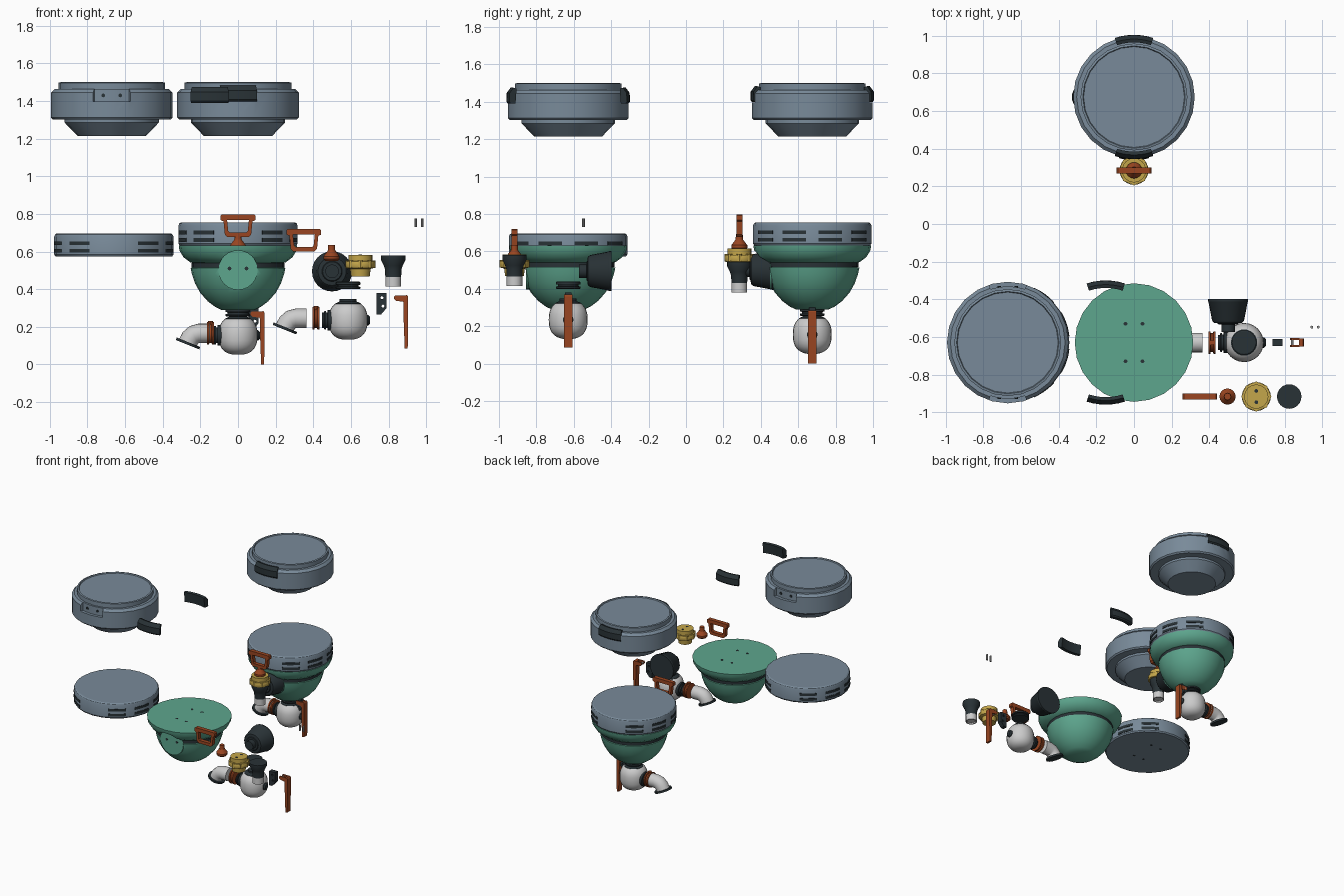
import bpy, bmesh, math
from mathutils import Matrix, Vector

if "Cube" in bpy.data.objects:
    bpy.data.objects.remove(bpy.data.objects["Cube"])

COL = {"blue": (.19, .255, .32), "green": (.11, .38, .27), "dark": (.022, .032, .037),
       "orange": (.32, .06, .015), "gold": (.55, .38, .07), "pale": (.6, .6, .6), "steel": (.3, .3, .3)}
MATS = {}
for n, c in COL.items():
    MATS[n] = bpy.data.materials.new(n)
    MATS[n].diffuse_color = (*c, 1)
RX, RY = Matrix.Rotation(-math.pi / 2, 4, 'X'), Matrix.Rotation(math.pi / 2, 4, 'Y')
T = Matrix.Translation


def sweep(bm, section, a0=0, a1=360, n=24, m=Matrix()):
    """Turn an (r, z) section about z; angle 0 faces the front."""
    full = a1 - a0 == 360
    rings = []
    for i in range(n if full else n + 1):
        a = math.radians(a0 + (a1 - a0) * i / n)
        rings.append([bm.verts.new(m @ Vector((r * math.sin(a), -r * math.cos(a), z))) for r, z in section])
    k = len(section)
    for i in range(n):
        p, q = rings[i], rings[(i + 1) % len(rings)]
        for j in range(k - 1 if full else k):
            bm.faces.new((p[j], p[(j + 1) % k], q[(j + 1) % k], q[j]))
    if not full:
        bm.faces.new(rings[0])
        bm.faces.new(rings[-1])


def lathe(bm, prof, n=24, m=Matrix()):
    sweep(bm, [(0, prof[0][1])] + prof + [(0, prof[-1][1])], n=n, m=m)


def cyl(bm, r, h, m=Matrix(), n=16):
    lathe(bm, [(r, 0), (r, h)], n, m)


def prism(bm, poly, y0, y1):
    """Extrude an (x, z) outline along y."""
    a = [bm.verts.new((x, y0, z)) for x, z in poly]
    b = [bm.verts.new((x, y1, z)) for x, z in poly]
    bm.faces.new(a)
    bm.faces.new(b)
    for i in range(len(a)):
        j = (i + 1) % len(a)
        bm.faces.new((a[i], a[j], b[j], b[i]))


def finish(name, bm, color, locs=((0, 0, 0),), cutter=None):
    """Clean the mesh, cut it if asked, and place one object per location."""
    def mesh(b):
        bmesh.ops.remove_doubles(b, verts=b.verts, dist=1e-5)
        bmesh.ops.dissolve_degenerate(b, edges=b.edges, dist=1e-6)
        bmesh.ops.recalc_face_normals(b, faces=b.faces)
        me = bpy.data.meshes.new(name)
        b.to_mesh(me)
        b.free()
        return me
    me = mesh(bm)
    if cutter:
        o, c = [bpy.data.objects.new("cut", x) for x in (me, mesh(cutter))]
        for x in (o, c):
            bpy.context.collection.objects.link(x)
        mod = o.modifiers.new("cut", 'BOOLEAN')
        mod.operation, mod.object, mod.solver = 'DIFFERENCE', c, 'EXACT'
        me = bpy.data.meshes.new_from_object(o.evaluated_get(bpy.context.evaluated_depsgraph_get()))
        for x in (o, c):
            bpy.data.objects.remove(x)
    me.shade_smooth()
    me.set_sharp_from_angle(angle=math.radians(32))
    me.materials.clear()
    me.materials.append(MATS[color])
    for i, l in enumerate(locs):
        o = bpy.data.objects.new(name + ("" if i == 0 else "_exploded"), me)
        o.location = l
        bpy.context.collection.objects.link(o)


new = bmesh.new
YA, YE = .675, -.63          # assembled and exploded rows

# lid with grip recesses at front and back
lids = [(0, YA, 0), (-.671, YE, 0)]
bm, cut = new(), new()
lathe(bm, [(.268, 1.492), (.272, 1.5), (.284, 1.497), (.284, 1.463), (.305, 1.463), (.323, 1.445),
           (.323, 1.312), (.313, 1.302), (.25, 1.302), (.25, 1.285), (.18, 1.213)])
for a in (0, 180):
    sweep(cut, [(.298, 1.397), (.36, 1.397), (.36, 1.55), (.298, 1.55)], a - 18, a + 18, 6)
finish("lid", bm, "blue", lids, cut)
bm = new()
for s in (-1, 1):
    for x in (-.045, .045):
        cyl(bm, .01, .014, T((x, s * .293 - .007, 1.43)) @ RX, 10)
finish("lid_grip_holes", bm, "dark", lids)

# grips
for nm, a in (("front_grip", 0), ("rear_grip", 180)):
    bm = new()
    sweep(bm, [(.296, 1.398), (.322, 1.398), (.33, 1.408), (.329, 1.455), (.308, 1.483), (.29, 1.478)],
          a - 18, a + 18, 6)
    finish(nm, bm, "dark", [(0, YA, 0), (-.15, YE, -.008)])

# vented cover disc
covers = [(0, YA, .632), (-.66, YE, .574)]
bm = new()
lathe(bm, [(.303, .123), (.312, .117), (.317, .105), (.317, .01), (.31, 0)])
finish("cover", bm, "blue", covers)
bm = new()
for k in (1, 2, 3, 4, 6, 7, 8, 9):
    for z in (.03, .07):
        sweep(bm, [(.305, z - .01), (.3185, z - .01), (.3185, z + .01), (.305, z + .01)],
              k * 36 - 12, k * 36 + 12, 8)
finish("cover_vents", bm, "dark", covers)

# bowl with a flat tap mount at the front
bowls = [(0, YA, 0), (0, YE, 0)]
bm, cut = new(), new()
lathe(bm, [(.315, .632), (.311, .605), (.29, .57), (.254, .543), (.243, .54), (.243, .515), (.252, .513),
           (.245, .48), (.228, .43), (.2, .38), (.16, .335), (.12, .305), (.088, .29)])
cyl(cut, .105, .3, T((0, -.525, .5)) @ RX, 24)
finish("bowl", bm, "green", bowls, cut)
bm, cut = new(), new()
lathe(bm, [(.247, .516), (.247, .54)])
cyl(cut, .106, .3, T((0, -.525, .5)) @ RX, 24)
finish("bowl_seal", bm, "dark", bowls, cut)
bm = new()
cyl(bm, .104, .12, T((0, -.226, .5)) @ RX, 24)
finish("tap_mount", bm, "green", bowls)
bm = new()
for x in (-.045, .045):
    cyl(bm, .01, .01, T((x, -.2275, .51)) @ RX, 10)
    for y in (-.1, .1):
        cyl(bm, .01, .01, T((x, y, .6235)), 10)
finish("bowl_holes", bm, "dark", bowls)
bm = new()
for x in (-.045, .045):
    for y in (-.1, .1):
        cyl(bm, .01, .01, T((x, y, -.0015)), 10)
finish("cover_holes", bm, "dark", covers)

# neck flange under the bowl
bm = new()
lathe(bm, [(.062, 0), (.066, .004), (.066, .012), (.055, .014), (.055, .022), (.066, .024), (.066, .036), (.06, .04)])
finish("neck_flange", bm, "dark", [(0, YA, .255), (.585, YE, .4)])

# ball chamber and its ports
balls = [(0, YA, .155), (.585, YE, .235)]
bm = new()
prof = []
for i in range(1, 16):
    t = math.pi * i / 16
    c, s = math.cos(t), math.sin(t)
    prof.append((.104 * s ** .8, .104 * math.copysign(abs(c) ** .8, c)))
lathe(bm, prof)
finish("ball_chamber", bm, "pale", balls)
bm = new()
lathe(bm, [(.04, -.138), (.04, -.128), (.05, -.126), (.05, -.118), (.042, -.116), (.042, -.11),
           (.055, -.108), (.055, -.08)], m=RY)
lathe(bm, [(.028, .09), (.028, .106), (.018, .116)], m=RY)
lathe(bm, [(.07, .08), (.07, .088), (.045, .1), (.045, .112)])
finish("chamber_ports", bm, "dark", balls)

# pipe collar
bm = new()
lathe(bm, [(.06, -.018), (.06, -.008), (.05, -.006), (.05, .006), (.06, .008), (.06, .018)], m=RY)
cyl(bm, .014, .018, T((0, 0, .048)), 10)
finish("pipe_collar", bm, "orange", [(-.146, YA, .165), (.414, YE, .245)])

# outlet elbow
elbows = [(-.15, YA, .165), (.365, YE, .245)]
path = [(0, 0, 0), (-.06, 0, 0), (-.085, -.008, 25), (-.105, -.028, 48), (-.116, -.052, 68)]
bm = new()
rings = []
for x, z, a in path:
    d = math.radians(a)
    u = Vector((math.sin(d), 0, -math.cos(d)))
    rings.append([bm.verts.new(Vector((x, 0, z)) + .052 * (u * math.cos(t) + Vector((0, math.sin(t), 0))))
                  for t in (2 * math.pi * i / 20 for i in range(20))])
for p, q in zip(rings, rings[1:]):
    for i in range(20):
        bm.faces.new((p[i], p[(i + 1) % 20], q[(i + 1) % 20], q[i]))
bm.faces.new(rings[0])
bm.faces.new(rings[-1])
finish("outlet_elbow", bm, "pale", elbows)
bm = new()
d = Vector((-math.cos(math.radians(68)), 0, -math.sin(math.radians(68))))
cyl(bm, .067, .014, T((-.113, 0, -.047)) @ d.to_track_quat('Z', 'Y').to_matrix().to_4x4(), 24)
finish("outlet_flap", bm, "dark", elbows)

# lever bracket and lever
bm, cut = new(), new()
prism(bm, [(0, 0), (.025, 0), (.055, .035), (.055, .115), (0, .115)], -.018, .018)
for x, z in ((.035, .045), (.03, .09)):
    cyl(cut, .008, .1, T((x, -.05, z)) @ RX, 10)
finish("lever_bracket", bm, "dark", [(.055, YA, .185), (.735, YE, .265)], cut)
levers = [(.105, YA, .26), (.868, YE, .345)]
bm = new()
prism(bm, [(.01, .02), (.012, -.1), (.018, -.26), (.034, -.26), (.036, -.1), (.036, .015), (.03, .024)], -.022, .022)
for s in (-.018, .018):
    prism(bm, [(-.038, .004), (-.03, -.006), (.012, -.012), (.012, .022), (-.032, .022), (-.038, .016)],
          s - .005, s + .005)
finish("lever", bm, "orange", levers)
bm = new()
cyl(bm, .007, .046, T((-.026, -.023, .008)) @ RX, 10)
finish("lever_pin", bm, "pale", levers)

# tap cup that bolts to the bowl
cups = [(0, .3, .5), (.5, -.573, .495)]
bm = new()
lathe(bm, [(.036, 0), (.036, .04), (.05, .04), (.054, .045), (.075, .048), (.085, .06), (.104, .158), (.107, .162),
           (.107, .175)], m=RX)
finish("tap_cup", bm, "dark", cups)

# tap valve, spout, cap, knob and handle
taps = [(0, .285, .38), (.825, -.917, .415)]
bm = new()
lathe(bm, [(.042, .05), (.044, .09), (.05, .11), (.065, .14), (.065, .165)])
finish("tap_valve", bm, "dark", taps)
bm = new()
lathe(bm, [(.034, .01), (.034, 0), (.042, 0), (.042, .055)])
finish("tap_spout", bm, "pale", taps)
caps = [(0, .285, .5), (.65, -.917, .468)]
bm = new()
lathe(bm, [(.05, 0), (.055, .04), (.074, .045), (.077, .052), (.077, .075), (.074, .08), (.064, .082), (.064, .115)])
for i in range(8):
    a = i * math.pi / 4
    cyl(bm, .014, .04, T((.066 * math.cos(a), .066 * math.sin(a), .045)), 8)
finish("tap_cap", bm, "gold", caps)
bm = new()
for y in (-.03, .03):
    cyl(bm, .01, .01, T((0, y, .1065)), 10)
finish("tap_cap_holes", bm, "dark", caps)
bm = new()
lathe(bm, [(.034, 0), (.043, .01), (.043, .025), (.02, .055), (.018, .085)], 16)
finish("tap_knob", bm, "orange", [(0, .285, .608), (.497, -.917, .55)])
bm, cut = new(), new()


def both(half):
    return half + [(-x, z) for x, z in reversed(half)]


prism(bm, both([(.085, .12), (.092, .114), (.092, .09), (.077, .084), (.07, .014), (.056, 0)]), -.016, .016)
prism(cut, both([(.058, .09), (.052, .032), (.044, .024)]), -.05, .05)
finish("tap_handle", bm, "orange", [(0, .285, .677), (.35, -.917, .6)], cut)

# spare screws
bm = new()
for x in (.945, .979):
    cyl(bm, .008, .046, T((x, -.548, .73)), 10)
finish("spare_screws", bm, "steel")

for m in bpy.data.materials:
    if m.users and not m.is_grease_pencil:
        m.use_nodes = True
        m.node_tree.nodes["Principled BSDF"].inputs["Base Color"].default_value = m.diffuse_color
